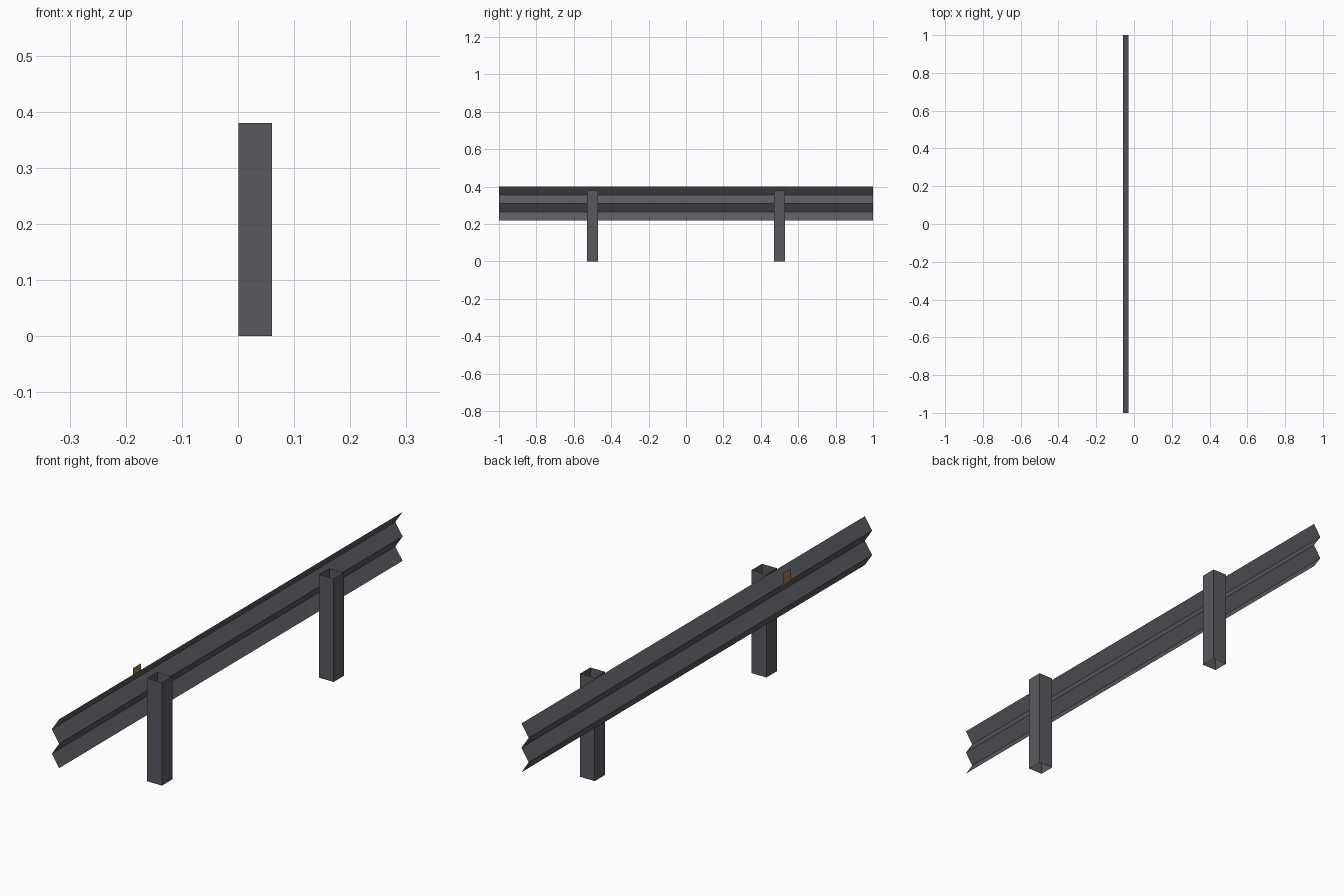
import bpy

if "Cube" in bpy.data.objects:
    bpy.data.objects.remove(bpy.data.objects["Cube"])


def material(name, rgb):
    m = bpy.data.materials.new(name)
    m.diffuse_color = (*rgb, 1.0)
    m.use_nodes = True
    m.node_tree.nodes["Principled BSDF"].inputs["Base Color"].default_value = m.diffuse_color
    return m


def sheet(name, verts, faces, mat):
    me = bpy.data.meshes.new(name)
    me.from_pydata(verts, [], faces)
    me.materials.append(mat)
    ob = bpy.data.objects.new(name, me)
    bpy.context.collection.objects.link(ob)
    return ob


steel = material("rail steel", (0.10, 0.105, 0.115))
post_steel = material("post steel", (0.095, 0.105, 0.11))
amber = material("amber reflector", (0.33, 0.22, 0.06))

# Corrugated rail: zigzag profile swept along y, single sheet
profile = [(-0.029, 0.40), (-0.059, 0.355), (-0.029, 0.31),
           (-0.059, 0.265), (-0.029, 0.22)]
verts = [(x, y, z) for x, z in profile for y in (-1, 1)]
faces = [(2 * i, 2 * i + 2, 2 * i + 3, 2 * i + 1) for i in range(4)]
sheet("guard_rail", verts, [f[::-1] for f in faces], steel)

# Two square posts, open at top and bottom
for label, yc in (("front", -0.5), ("back", 0.5)):
    ring = [(0.001, yc - 0.03), (0.061, yc - 0.03),
            (0.061, yc + 0.03), (0.001, yc + 0.03)]
    verts = [(x, y, z) for z in (0, 0.38) for x, y in ring]
    faces = [(i, (i + 1) % 4, (i + 1) % 4 + 4, i + 4) for i in range(4)]
    sheet(label + "_post", verts, faces, post_steel)

# Small reflector plate on the road side of the rail
x, y0, y1, z0, z1 = -0.061, -0.525, -0.478, 0.352, 0.398
sheet("reflector", [(x, y0, z0), (x, y1, z0), (x, y1, z1), (x, y0, z1)],
      [(3, 2, 1, 0)], amber)
